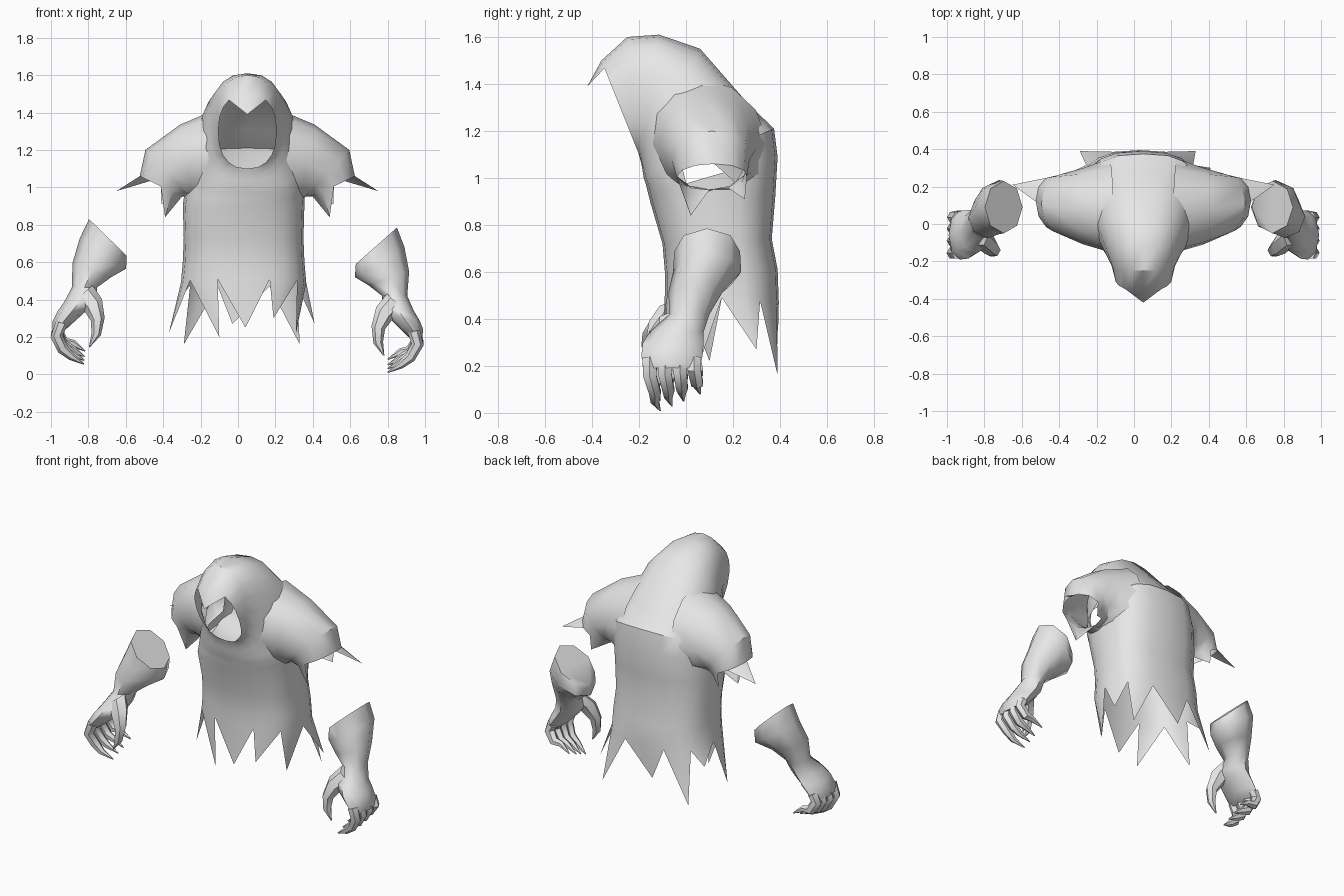
import bpy, bmesh, math
from mathutils import Vector as V

cube = bpy.data.objects.get("Cube")
if cube:
    bpy.data.objects.remove(cube)

grey = bpy.data.materials.new("plain_grey")
grey.use_nodes = True
grey.diffuse_color = (0.8, 0.8, 0.8, 1)
grey.node_tree.nodes["Principled BSDF"].inputs["Base Color"].default_value = (0.8, 0.8, 0.8, 1)

MID = 0.05  # the hood's centre line in x


def ring(a, b, side, n, power=1.0):
    """Rounded loop running from point a to point b, as wide as the side vector."""
    a, b, side = V(a), V(b), V(side)
    soft = lambda v: math.copysign(abs(v) ** power, v)
    turns = [2 * math.pi * i / n for i in range(n)]
    return [(a + b) / 2 + (a - b) / 2 * soft(math.cos(t)) + side * soft(math.sin(t)) for t in turns]


def loft(bm, rings, cap_start=False, cap_end=False):
    loops = [[bm.verts.new(p) for p in r] for r in rings]
    n = len(loops[0])
    for lo, hi in zip(loops, loops[1:]):
        for i in range(n):
            j = (i + 1) % n
            bm.faces.new((lo[i], lo[j], hi[j], hi[i]))
    if cap_start:
        bm.faces.new(loops[0][::-1])
    if cap_end:
        bm.faces.new(loops[-1])
    return loops


def fan(bm, loop, first, last, tip):
    """Torn point: a fan of triangles from a run of edge vertices to a tip."""
    end = bm.verts.new(tip)
    for i in range(first, last):
        bm.faces.new((loop[i % len(loop)], loop[(i + 1) % len(loop)], end))


def tube(bm, path, radii, n=6):
    """Tapering tube along a path that bends in the xz plane."""
    path = [V(p) for p in path]
    rings = []
    for i, (p, r) in enumerate(zip(path, radii)):
        d = path[min(i + 1, len(path) - 1)] - path[max(i - 1, 0)]
        across = V((-d.z, 0, d.x)).normalized() * r
        rings.append(ring(p + across, p - across, (0, r, 0), n))
    loft(bm, rings, True, True)


def finish(bm, name, angle=35):
    bmesh.ops.recalc_face_normals(bm, faces=bm.faces)
    mesh = bpy.data.meshes.new(name)
    bm.to_mesh(mesh)
    bm.free()
    mesh.materials.append(grey)
    ob = bpy.data.objects.new(name, mesh)
    bpy.context.collection.objects.link(ob)
    bpy.ops.object.select_all(action='DESELECT')
    ob.select_set(True)
    bpy.context.view_layer.objects.active = ob
    bpy.ops.object.shade_smooth_by_angle(angle=math.radians(angle))


# Robe and hood: loops that tilt forward until the last one is the hood opening
# (centre x, front y, front z, back y, back z, half width, squareness)
robe_loops = [
    (0.03, -0.09, 0.51, 0.395, 0.47, 0.335, 0.75),
    (0.03, -0.09, 0.60, 0.39, 0.61, 0.325, 0.75),
    (0.03, -0.10, 0.72, 0.365, 0.74, 0.32, 0.75),
    (0.03, -0.15, 0.89, 0.38, 0.92, 0.325, 0.75),
    (0.04, -0.16, 0.93, 0.39, 1.09, 0.32, 0.75),
    (MID, -0.17, 0.97, 0.375, 1.21, 0.31, 0.72),
    (MID, -0.18, 1.00, 0.27, 1.31, 0.29, 0.75),
    (MID, -0.185, 1.03, 0.06, 1.55, 0.25, 0.85),
    (MID, -0.19, 1.06, -0.115, 1.61, 0.205, 0.85),
    (MID, -0.195, 1.08, -0.25, 1.60, 0.17, 0.85),
    (MID, -0.20, 1.10, -0.36, 1.50, 0.155, 0.85),
]
bm = bmesh.new()
loops = loft(bm, [ring((x, fy, fz), (x, by, bz), (w, 0, 0), 20, sq)
                  for x, fy, fz, by, bz, w, sq in robe_loops])

# Pointed brim over the face
fan(bm, loops[-1], 8, 12, (MID, -0.42, 1.39))

# Torn hem, from the front round by the left side
hem_tips = [
    (0.04, -0.10, 0.25), (0.19, -0.09, 0.30), (0.31, 0.06, 0.22), (0.41, 0.30, 0.27),
    (0.33, 0.39, 0.16), (-0.03, 0.39, 0.27), (-0.29, 0.39, 0.16), (-0.33, 0.28, 0.38),
    (-0.37, 0.10, 0.22), (-0.10, -0.09, 0.20),
]
for j, tip in enumerate(hem_tips):
    fan(bm, loops[0], 2 * j - 1, 2 * j + 1, tip)

# Arm holes
holes = []
for f in bm.faces:
    c = f.calc_center_median()
    if abs(c.x - MID) > 0.24 and 1.0 < c.z < 1.2 and -0.03 < c.y < 0.25:
        holes.append(f)
bmesh.ops.delete(bm, geom=holes, context='FACES')
finish(bm, "hooded_robe")

# Sleeves: (outer x, outer y, outer z, inner x, inner y, inner z, half depth)
sleeve_loops = [
    (0.16, 0.06, 1.42, 0.20, 0.14, 0.88, 0.25),
    (0.36, 0.08, 1.335, 0.28, 0.11, 0.92, 0.205),
    (0.545, 0.11, 1.20, 0.31, 0.10, 0.95, 0.165),
    (0.575, 0.12, 1.06, 0.35, 0.10, 0.95, 0.15),
]
for name, s in (("left_sleeve", 1), ("right_sleeve", -1)):
    bm = bmesh.new()
    loops = loft(bm, [ring((MID + s * ox, oy, oz), (MID + s * ix, iy, iz), (0, d, 0), 12, 0.95)
                      for ox, oy, oz, ix, iy, iz, d in sleeve_loops])
    edge = loops[-1]
    fan(bm, edge, 0, 2, (MID + s * 0.70, 0.21, 0.98))
    fan(bm, edge, 3, 5, (MID + s * 0.46, 0.25, 0.91))
    fan(bm, edge, 6, 9, (MID + s * 0.44, 0.02, 0.84))
    finish(bm, name)

# Forearm and hand: (outer x, outer z, inner x, inner z, middle y, half depth)
arm_loops = [
    (0.85, 0.785, 0.63, 0.59, 0.09, 0.14),
    (0.89, 0.68, 0.625, 0.52, 0.09, 0.145),
    (0.915, 0.55, 0.70, 0.475, 0.04, 0.115),
    (0.905, 0.42, 0.77, 0.42, 0.015, 0.085),
    (0.94, 0.34, 0.77, 0.35, -0.04, 0.115),
    (0.97, 0.29, 0.81, 0.30, -0.055, 0.13),
    (0.99, 0.24, 0.87, 0.24, -0.06, 0.13),
    (0.985, 0.19, 0.91, 0.20, -0.06, 0.115),
]
# Fingers: (root y, tip y, rise of the tip)
fingers = [(-0.155, -0.11, 0.0), (-0.09, -0.06, 0.02), (-0.025, -0.01, 0.04), (0.035, 0.06, 0.07)]


def arm(name, place):
    bm = bmesh.new()
    loft(bm, [ring((ox, y, oz), (ix, y, iz), (0, d, 0), 8)
              for ox, oz, ix, iz, y, d in arm_loops], True, True)
    for root, end, up in fingers:
        mid = (root + end) / 2
        tube(bm, [(0.94, root, 0.23), (0.96, root, 0.16 + up / 3),
                  (0.92, mid, 0.09 + up / 2), (0.87, mid, 0.05 + up), (0.80, end, 0.01 + up)],
             [0.034, 0.033, 0.029, 0.02, 0.003])
    # Thumb
    tube(bm, [(0.84, -0.06, 0.39), (0.785, -0.11, 0.33), (0.75, -0.14, 0.25),
              (0.75, -0.15, 0.17), (0.78, -0.15, 0.10)],
         [0.06, 0.055, 0.037, 0.026, 0.003])
    for v in bm.verts:
        v.co = place(v.co)
    finish(bm, name, 50)


arm("left_forearm_and_hand", lambda p: p)
arm("right_forearm_and_hand", lambda p: V((-p.x + 0.1 * (p.z - 0.25), p.y, p.z + 0.045)))
